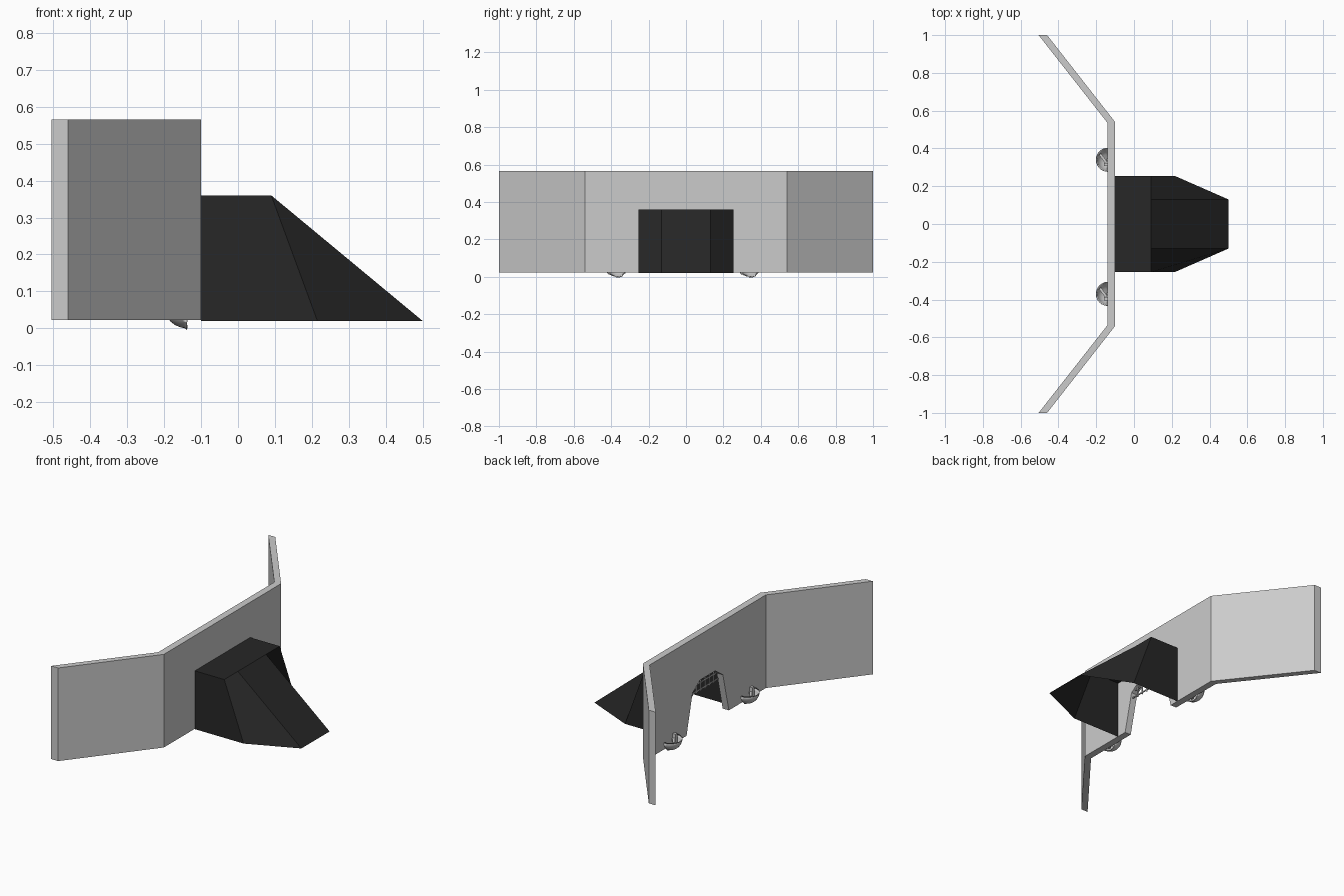
import bpy, bmesh, math
from mathutils import Matrix

if "Cube" in bpy.data.objects:
    bpy.data.objects.remove(bpy.data.objects["Cube"])


def make_object(name, bm, mat=None):
    bmesh.ops.recalc_face_normals(bm, faces=bm.faces[:])
    mesh = bpy.data.meshes.new(name)
    bm.to_mesh(mesh)
    bm.free()
    ob = bpy.data.objects.new(name, mesh)
    bpy.context.collection.objects.link(ob)
    if mat:
        mesh.materials.append(mat)
    return ob


def prism(name, points, offset):
    bm = bmesh.new()
    face = bm.faces.new([bm.verts.new(p) for p in points])
    new = bmesh.ops.extrude_face_region(bm, geom=[face])["geom"]
    verts = [g for g in new if isinstance(g, bmesh.types.BMVert)]
    bmesh.ops.translate(bm, verts=verts, vec=offset)
    bm.faces.ensure_lookup_table()
    if not face.is_valid or len(face.edges[0].link_faces) < 2:
        bmesh.ops.holes_fill(bm, edges=bm.edges[:])
    return make_object(name, bm)


def add_bar(bm, a, b, r):
    d = b[0] - a[0], b[1] - a[1], b[2] - a[2]
    length = math.sqrt(sum(c * c for c in d))
    rot = Matrix.Rotation(-math.atan2(d[1], d[2]), 4, 'X') if d[0] == 0 else \
        Matrix.Rotation(math.atan2(d[1], d[0]), 4, 'Z') @ Matrix.Rotation(math.pi / 2, 4, 'Y')
    mid = Matrix.Translation([(p + q) / 2 for p, q in zip(a, b)])
    scale = Matrix.Diagonal((r * 2, r * 2, length, 1))
    bmesh.ops.create_cube(bm, size=1, matrix=mid @ rot @ scale)


dark = bpy.data.materials.new("dark_hood")
dark.diffuse_color = (0.02, 0.02, 0.02, 1)
dark.use_nodes = True
dark.node_tree.nodes["Principled BSDF"].inputs["Base Color"].default_value = dark.diffuse_color

# Folded three-part shield
front = [(-0.46, -1), (-0.10, -0.54), (-0.10, 0.54), (-0.46, 1)]
back = [(-0.505, 1), (-0.14, 0.535), (-0.14, -0.535), (-0.505, -1)]
shield = prism("shield", [(x, y, 0.022) for x, y in front + back], (0, 0, 0.543))

# Arched doorway through the shield, into the hood
half = [(0.20, -0.05), (0.195, 0.022), (0.14, 0.25), (0.07, 0.30)]
arch = half + [(-y, z) for y, z in reversed(half)]
cutter = prism("doorway_cutter", [(-0.3, y, z) for y, z in arch], (0.5, 0, 0))
cutter.hide_render = True
cutter.hide_set(True)
cut = shield.modifiers.new("doorway", 'BOOLEAN')
cut.object = cutter
cut.solver = 'EXACT'

# Open-bottomed sloping hood
bm = bmesh.new()
w, n, top, base = 0.255, 0.13, 0.36, 0.02
upper = [bm.verts.new(p) for p in [(-0.10, -w, top), (0.09, -w, top), (0.09, -n, top),
                                   (0.09, n, top), (0.09, w, top), (-0.10, w, top)]]
lower = [bm.verts.new(p) for p in [(-0.10, -w, base), (0.215, -w, base), (0.50, -n, base),
                                   (0.50, n, base), (0.215, w, base), (-0.10, w, base)]]
bm.faces.new(upper)
for i in range(5):
    bm.faces.new([upper[i], lower[i], lower[i + 1], upper[i + 1]])
make_object("hood", bm, dark)

# Thin mesh bars across the top of the doorway
bm = bmesh.new()
for i in range(6):
    y = -0.10 + i * 0.04
    add_bar(bm, (-0.11, y, 0.21), (-0.11, y, 0.30), 0.003)
for z, y in [(0.22, 0.14), (0.26, 0.12)]:
    add_bar(bm, (-0.11, -y, z), (-0.11, y, z), 0.003)
make_object("doorway_mesh", bm)

# Quarter-round bowls on the back of the shield, with a small strip in each
for side, y in (("left", 0.34), ("right", -0.37)):
    bm = bmesh.new()
    bmesh.ops.create_uvsphere(bm, u_segments=24, v_segments=12, radius=0.064)
    for normal in ((0, 0, 1), (1, 0, 0)):
        bmesh.ops.bisect_plane(bm, geom=bm.verts[:] + bm.edges[:] + bm.faces[:],
                               plane_co=(0, 0, 0), plane_no=normal, clear_outer=True)
    bmesh.ops.translate(bm, verts=bm.verts[:], vec=(-0.138, y, 0.064))
    bowl = make_object(side + "_bowl", bm)
    for p in bowl.data.polygons:
        p.use_smooth = True
    thick = bowl.modifiers.new("wall", 'SOLIDIFY')
    thick.thickness = 0.005
    thick.offset = -1
    bm = bmesh.new()
    add_bar(bm, (-0.18, y + 0.03, 0.055), (-0.147, y - 0.015, 0.055), 0.007)
    add_bar(bm, (-0.15, y - 0.025, 0.03), (-0.15, y - 0.025, 0.085), 0.009)
    make_object(side + "_bowl_contents", bm)
